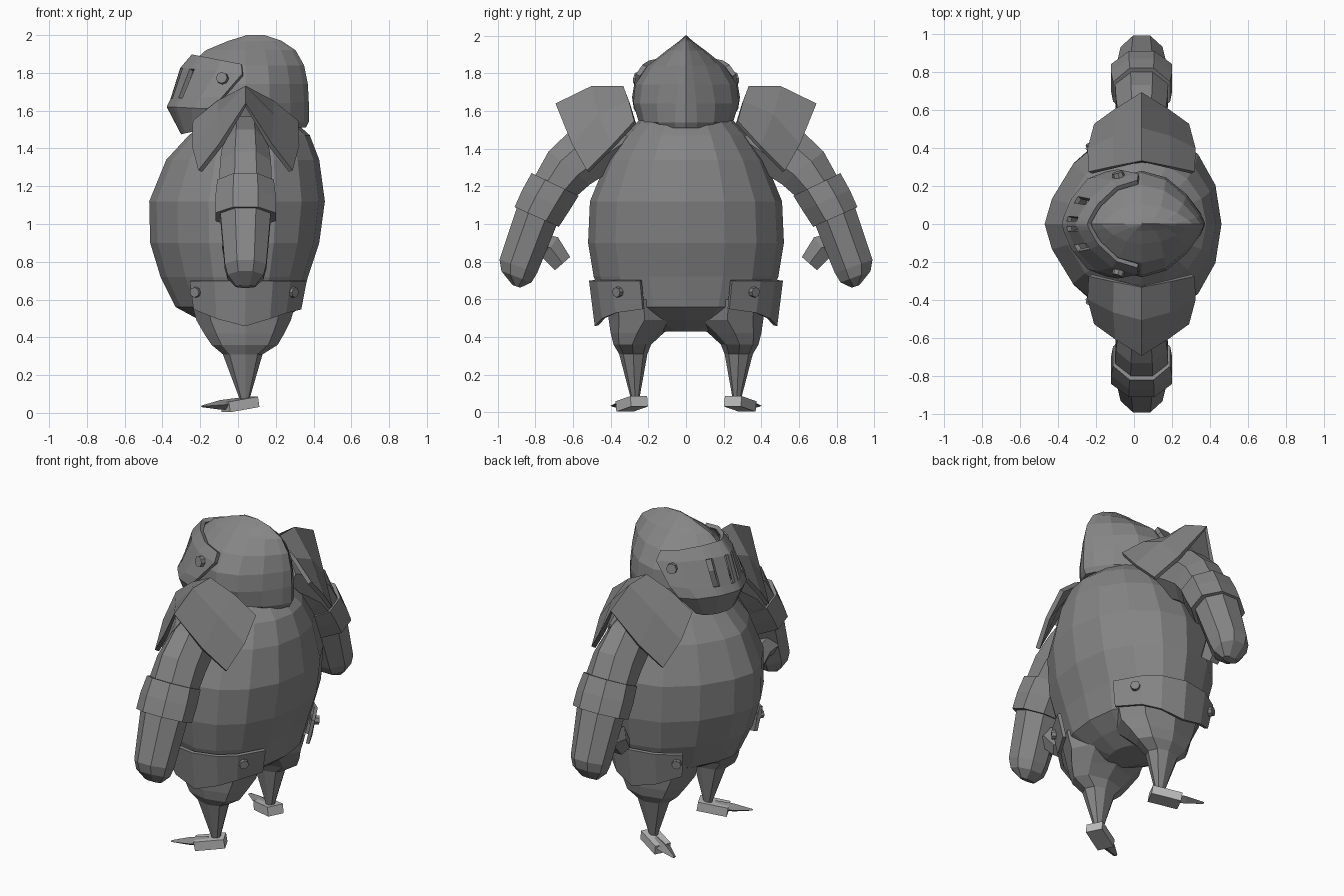
import bpy, bmesh, math
from mathutils import Vector, Matrix

cube = bpy.data.objects.get("Cube")
if cube:
    bpy.data.objects.remove(cube, do_unlink=True)


def material(name, value):
    m = bpy.data.materials.new(name)
    m.use_nodes = True
    colour = (value, value, value, 1)
    m.diffuse_color = colour
    m.node_tree.nodes["Principled BSDF"].inputs["Base Color"].default_value = colour
    return m


GREY = material("armour grey", 0.235)
PALE = material("foot grey", 0.5)


def finish(name, bm, mat=GREY, mirror=False, thick=0):
    bmesh.ops.recalc_face_normals(bm, faces=bm.faces)
    mesh = bpy.data.meshes.new(name)
    bm.to_mesh(mesh)
    bm.free()
    mesh.materials.append(mat)
    ob = bpy.data.objects.new(name, mesh)
    bpy.context.collection.objects.link(ob)
    if thick:
        sol = ob.modifiers.new("thickness", 'SOLIDIFY')
        sol.thickness, sol.offset = thick, 0
    if mirror:
        mir = ob.modifiers.new("other side", 'MIRROR')
        mir.use_axis = (False, True, False)
        mir.use_mirror_merge = False
    return ob


def grid(bm, rows, closed=False, skip=lambda r, c: False):
    """Join rows of points with quads."""
    vs = [[bm.verts.new(p) for p in row] for row in rows]
    n = len(vs[0])
    for r in range(len(vs) - 1):
        for c in range(n if closed else n - 1):
            if not skip(r, c):
                d = (c + 1) % n
                bm.faces.new((vs[r][c], vs[r][d], vs[r + 1][d], vs[r + 1][c]))
    return vs


def loft(name, rings, **kw):
    bm = bmesh.new()
    vs = grid(bm, rings, closed=True)
    bm.faces.new(vs[0])
    bm.faces.new(vs[-1])
    return finish(name, bm, **kw)


def level(z, front, back, ry, n=16, mid=0.04, cy=0.0, front_pow=1.0, back_pow=1.0):
    """Horizontal ring; a power above 1 makes that end pointed."""
    pts = []
    for i in range(n):
        a = math.tau * i / n
        c, s = math.cos(a), math.sin(a)
        reach, power = (back - mid, back_pow) if c > 0 else (mid - front, front_pow)
        pts.append((mid + c * reach, cy + ry * math.copysign(abs(s) ** power, s), z))
    return pts


def limb_ring(outer, inner, hx, cx=0.04, n=8):
    """Ring spanning two points of the y-z plane."""
    o, i = Vector((cx, *outer)), Vector((cx, *inner))
    mid, half = (o + i) / 2, (o - i) / 2
    out = []
    for k in range(n):
        a = math.tau * (k + 0.5) / n
        f = 1 / math.cos(math.pi / n)
        out.append(mid + half * math.cos(a) * f + Vector((hx * math.sin(a) * f, 0, 0)))
    return out


# Round torso
loft("torso", [level(*r, front_pow=1.4, back_pow=0.95) for r in (
    (0.43, -0.08, 0.14, 0.14), (0.49, -0.20, 0.24, 0.32), (0.56, -0.33, 0.33, 0.43),
    (0.72, -0.41, 0.37, 0.49), (0.90, -0.465, 0.43, 0.52), (1.12, -0.47, 0.46, 0.51),
    (1.34, -0.38, 0.43, 0.42), (1.47, -0.26, 0.38, 0.33), (1.56, -0.14, 0.28, 0.24))])

# Tapered legs, flaring inward to form the arch
loft("leg", [level(z, f, b, ry, n=8, cy=cy) for z, f, b, ry, cy in (
    (0.60, -0.25, 0.31, 0.20, 0.225), (0.49, -0.22, 0.28, 0.19, 0.22),
    (0.42, -0.18, 0.245, 0.14, 0.26), (0.36, -0.14, 0.21, 0.10, 0.285),
    (0.31, -0.08, 0.13, 0.075, 0.28), (0.07, 0.01, 0.06, 0.022, 0.27))], mirror=True)

# Splayed feet: a heel block and a pointed toe
turn = Matrix.Translation((0.01, 0.288, 0.045)) @ Matrix.Rotation(math.radians(-27), 4, 'Z') \
    @ Matrix.Rotation(math.radians(-9), 4, 'Y')
bm = bmesh.new()
bmesh.ops.create_cube(bm, size=1, matrix=turn @ Matrix.Diagonal((0.175, 0.10, 0.056, 1)))
finish("heel_block", bm, mat=PALE, mirror=True)
base, tip = Vector((0.0, 0.295, 0.05)), Vector((-0.19, 0.39, 0.035))
side, up = Vector((0.42, 0.9, 0)), Vector((0, 0, 1))
loft("toe", [[base.lerp(tip, t) + side * (u * w) + up * (v * h)
              for u, v in ((1, 0), (0, 1), (-1, 0), (0, -1))]
             for t, w, h in ((0, 0.045, 0.03), (0.5, 0.04, 0.025), (1, 0.012, 0.005))],
     mirror=True)

# Arms with an elbow band
loft("upper_arm", [limb_ring(*r) for r in (
    ((0.40, 1.57), (0.26, 1.40), 0.11), ((0.61, 1.50), (0.40, 1.28), 0.12),
    ((0.73, 1.385), (0.51, 1.21), 0.135), ((0.81, 1.24), (0.59, 1.14), 0.14))], mirror=True)
loft("elbow_band", [limb_ring(*r) for r in (
    ((0.82, 1.27), (0.57, 1.15), 0.15), ((0.87, 1.18), (0.62, 1.07), 0.16),
    ((0.91, 1.09), (0.675, 0.985), 0.16))], mirror=True)
loft("forearm", [limb_ring(*r) for r in (
    ((0.89, 1.11), (0.68, 1.01), 0.135), ((0.99, 0.81), (0.79, 0.74), 0.11),
    ((0.98, 0.75), (0.82, 0.69), 0.095), ((0.92, 0.675), (0.88, 0.662), 0.05))], mirror=True)
loft("thumb", [limb_ring(*r, cx=-0.01, n=6) for r in (
    ((0.84, 0.82), (0.76, 0.95), 0.065), ((0.76, 0.82), (0.68, 0.93), 0.065),
    ((0.695, 0.755), (0.615, 0.825), 0.05))], mirror=True)

# Roof-shaped shoulder plates: ridge, middle and edge of each row
bm = bmesh.new()
rows = []
for half in (((0, 0.33, 1.72), (0.14, 0.30, 1.645), (0.27, 0.27, 1.54)),
             ((0, 0.50, 1.72), (0.14, 0.46, 1.575), (0.275, 0.39, 1.41)),
             ((0, 0.685, 1.63), (0.13, 0.60, 1.42), (0.24, 0.52, 1.28))):
    left = [(0.04 - x, y, z) for x, y, z in reversed(half)]
    rows.append(left + [(0.04 + x, y, z) for x, y, z in half[1:]])
grid(bm, rows)
finish("shoulder_plate", bm, mirror=True, thick=0.025)

# Hip plates wrapped round the sides
bm = bmesh.new()
arc = ((0.355, 0.24, 0.55), (0.27, 0.39, 0.53), (0.18, 0.465, 0.50),
       (0.04, 0.505, 0.46), (-0.12, 0.475, 0.50), (-0.25, 0.39, 0.55))
grid(bm, [[(x, y, 0.70) for x, y, z in arc],
          [(x * 0.92, y * 0.94, z) for x, y, z in arc]])
finish("hip_plate", bm, mirror=True, thick=0.02)

# Crested helmet, pointed at front and back
loft("helmet", [level(*r, front_pow=1.75, back_pow=p) for *r, p in (
    (1.51, -0.18, 0.36, 0.21, 1.4), (1.54, -0.24, 0.375, 0.25, 1.5),
    (1.64, -0.30, 0.375, 0.28, 1.7), (1.74, -0.31, 0.37, 0.27, 1.9),
    (1.84, -0.26, 0.35, 0.205, 1.9), (1.92, -0.17, 0.305, 0.105, 1.7),
    (1.97, -0.05, 0.23, 0.037, 1.4), (2.0, 0.05, 0.14, 0.004, 1))])

# Visor with open slots
half_angles = (8, 15, 32, 39, 65, 90)
angles = [-a for a in reversed(half_angles)] + [0] + list(half_angles)


def visor_row(xf, zf, xr, w, zr, power):
    out = []
    for a in angles:
        c, s = math.cos(math.radians(a)), math.sin(math.radians(a))
        y = w * math.copysign(abs(s) ** power, s)
        out.append((xr + (xf - xr) * c, y, zr + (zf - zr) * c))
    return out


def is_slot(r, c):
    lo = min(abs(angles[c]), abs(angles[c + 1]))
    return r == 1 and lo in (8, 32)


bm = bmesh.new()
grid(bm, [visor_row(*r) for r in (
    (-0.235, 1.89, 0.02, 0.22, 1.84, 1.65), (-0.295, 1.82, 0.025, 0.255, 1.79, 1.55),
    (-0.345, 1.66, -0.08, 0.275, 1.67, 1.5), (-0.365, 1.62, -0.14, 0.265, 1.61, 1.5),
    (-0.29, 1.48, -0.20, 0.18, 1.50, 1.3))], skip=is_slot)
finish("visor", bm, thick=0.025)

# Rivets
for name, pos, out, r in (
        ("visor_rivet", (-0.08, 0.248, 1.77), (-0.3, 1, 0.2), 0.034),
        ("front_hip_rivet", (-0.22, 0.405, 0.64), (-0.5, 1, -0.1), 0.03),
        ("back_hip_rivet", (0.285, 0.355, 0.64), (0.75, 0.65, -0.1), 0.03)):
    bm = bmesh.new()
    spin = Vector(out).to_track_quat('Z', 'Y').to_matrix().to_4x4()
    bmesh.ops.create_cone(bm, cap_ends=True, segments=8, radius1=r, radius2=r * 0.9,
                          depth=0.05, matrix=Matrix.Translation(pos) @ spin)
    finish(name, bm, mirror=True)
